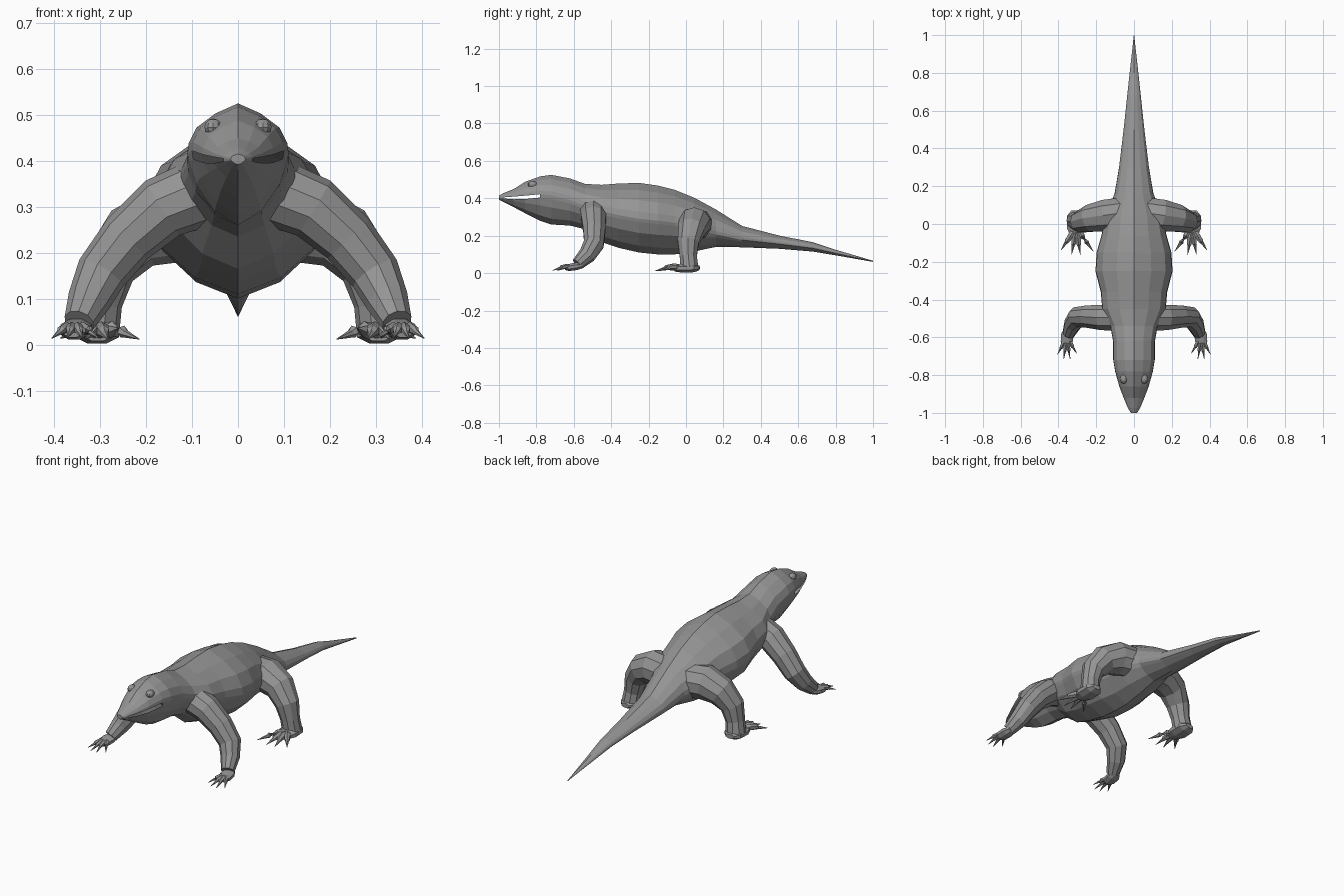
import bpy, bmesh, math
from mathutils import Vector

cube = bpy.data.objects.get("Cube")
if cube:
    bpy.data.objects.remove(cube, do_unlink=True)

skin = bpy.data.materials.new("grey skin")
skin.use_nodes = True
skin.diffuse_color = (.3, .3, .3, 1)
skin.node_tree.nodes["Principled BSDF"].inputs["Base Color"].default_value = (.3, .3, .3, 1)


def loft(name, rings, mirror=False):
    """Skin a list of equal-sized closed rings, capping both ends."""
    n = len(rings[0])
    verts = [p for r in rings for p in r]
    faces = [(i * n + j, i * n + (j + 1) % n, (i + 1) * n + (j + 1) % n, (i + 1) * n + j)
             for i in range(len(rings) - 1) for j in range(n)]
    faces += [tuple(reversed(range(n))), tuple(range(len(verts) - n, len(verts)))]
    mesh = bpy.data.meshes.new(name)
    mesh.from_pydata(verts, [], faces)
    mesh.materials.append(skin)
    ob = bpy.data.objects.new(name, mesh)
    bpy.context.collection.objects.link(ob)
    if mirror:
        ob.modifiers.new("Mirror", 'MIRROR')
    return ob


def limb(name, points, sides=8, flat=1.0):
    """Tube along (x, y, z, radius) points, mirrored to the other side."""
    pos = [Vector(p[:3]) for p in points]
    rings = []
    for i, p in enumerate(points):
        t = (pos[min(i + 1, len(pos) - 1)] - pos[max(i - 1, 0)]).normalized()
        u = Vector((0, 1, 0)) if abs(t.y) < 0.8 else Vector((1, 0, 0))
        u = (u - t * u.dot(t)).normalized()
        v = t.cross(u)
        rings.append([pos[i] + p[3] * (u * math.cos(a) + v * math.sin(a) * flat)
                      for a in (2 * math.pi * (k + .5) / sides for k in range(sides))])
    return loft(name, rings, True)


# Body from snout to tail tip: y, half width, top, widest height, bottom
SECTIONS = [
    (-1.0, .016, .415, .404, .392), (-.975, .032, .428, .405, .38),
    (-.92, .055, .45, .409, .352), (-.86, .078, .488, .414, .32),
    (-.78, .1, .517, .422, .28), (-.72, .11, .525, .415, .26),
    (-.62, .111, .506, .39, .254), (-.54, .125, .477, .36, .235),
    (-.45, .168, .472, .33, .165), (-.36, .176, .479, .31, .135),
    (-.25, .204, .482, .29, .11), (-.15, .198, .468, .28, .1),
    (-.06, .172, .445, .27, .1), (.04, .155, .405, .25, .115),
    (.16, .103, .34, .225, .14), (.3, .079, .252, .19, .138),
    (.5, .055, .2, .163, .13), (.68, .036, .165, .138, .115),
    (.8, .023, .125, .11, .095), (1.0, .001, .066, .063, .06)]
UPPER = [(0, 1), (.45, .8), (.82, .52), (.98, .2)]
LOWER = [(.83, -.42), (.46, -.8), (0, -1)]


def section(y, w, top, mid, bottom):
    half = [(w * a, mid + (top - mid) * b) for a, b in UPPER]
    half += [(w, mid), (w * .97, mid - min(.018, .25 * (mid - bottom)))]
    half += [(w * a, mid + (mid - bottom) * b) for a, b in LOWER]
    ring = half + [(-x, z) for x, z in reversed(half[1:-1])]
    return [(x, y, z) for x, z in ring]


body = loft("body", [section(*s) for s in SECTIONS])

# Open mouth: remove the narrow band between the lips
bm = bmesh.new()
bm.from_mesh(body.data)
bm.faces.ensure_lookup_table()
n = 2 * len(UPPER + LOWER) + 2
lips = [bm.faces[i * n + j] for i in range(1, 4) for j in (4, n - 5)]
bmesh.ops.delete(bm, geom=lips, context='FACES_ONLY')
bm.to_mesh(body.data)
bm.free()

# Legs
limb("front_leg", [(.07, -.495, .335, .075), (.165, -.495, .297, .07), (.24, -.49, .23, .062),
                   (.298, -.493, .155, .056), (.325, -.53, .095, .047),
                   (.346, -.58, .048, .034)], 10)
limb("hind_leg", [(.06, .06, .26, .085), (.15, .045, .265, .088), (.23, .03, .232, .075),
                  (.283, .012, .165, .06), (.3, .012, .09, .048), (.308, .018, .03, .05)], 10)

# Feet
limb("front_foot", [(.348, -.555, .04, .022), (.352, -.585, .036, .036),
                    (.357, -.625, .03, .034), (.36, -.645, .028, .022)], 8, .6)
limb("hind_foot", [(.31, .072, .028, .025), (.308, .045, .028, .05),
                   (.307, -.02, .026, .052), (.305, -.06, .025, .036)], 8, .5)


def toes(name, base, tips, r):
    """Knuckled toes ending in sharp, drooping claws."""
    b = Vector(base)
    for k, tip in enumerate(tips):
        t = Vector(tip)
        path = [(*b, r), (*(b.lerp(t, .35) + Vector((0, 0, .012))), r),
                (*(b.lerp(t, .6) + Vector((0, 0, .011))), r * .75),
                (*(b.lerp(t, .66) + Vector((0, 0, .007))), r * .5), (*t, .001)]
        limb(f"{name}_{k + 1}", path, 6)


toes("front_toe", (.356, -.6, .03),
     [(.303, -.685, .014), (.338, -.715, .014), (.372, -.715, .014), (.405, -.69, .014)], .013)
toes("hind_toe", (.306, -.02, .026),
     [(.215, -.145, .012), (.283, -.165, .012), (.33, -.16, .012), (.387, -.138, .014)], .018)

# Eyes
bpy.ops.mesh.primitive_uv_sphere_add(segments=10, ring_count=6, location=(.054, -.82, .473))
eye = bpy.context.object
eye.name = "eye"
eye.scale = (.02, .026, .019)
bpy.ops.object.transform_apply(location=True, rotation=False, scale=True)
eye.data.materials.append(skin)
eye.modifiers.new("Mirror", 'MIRROR')
